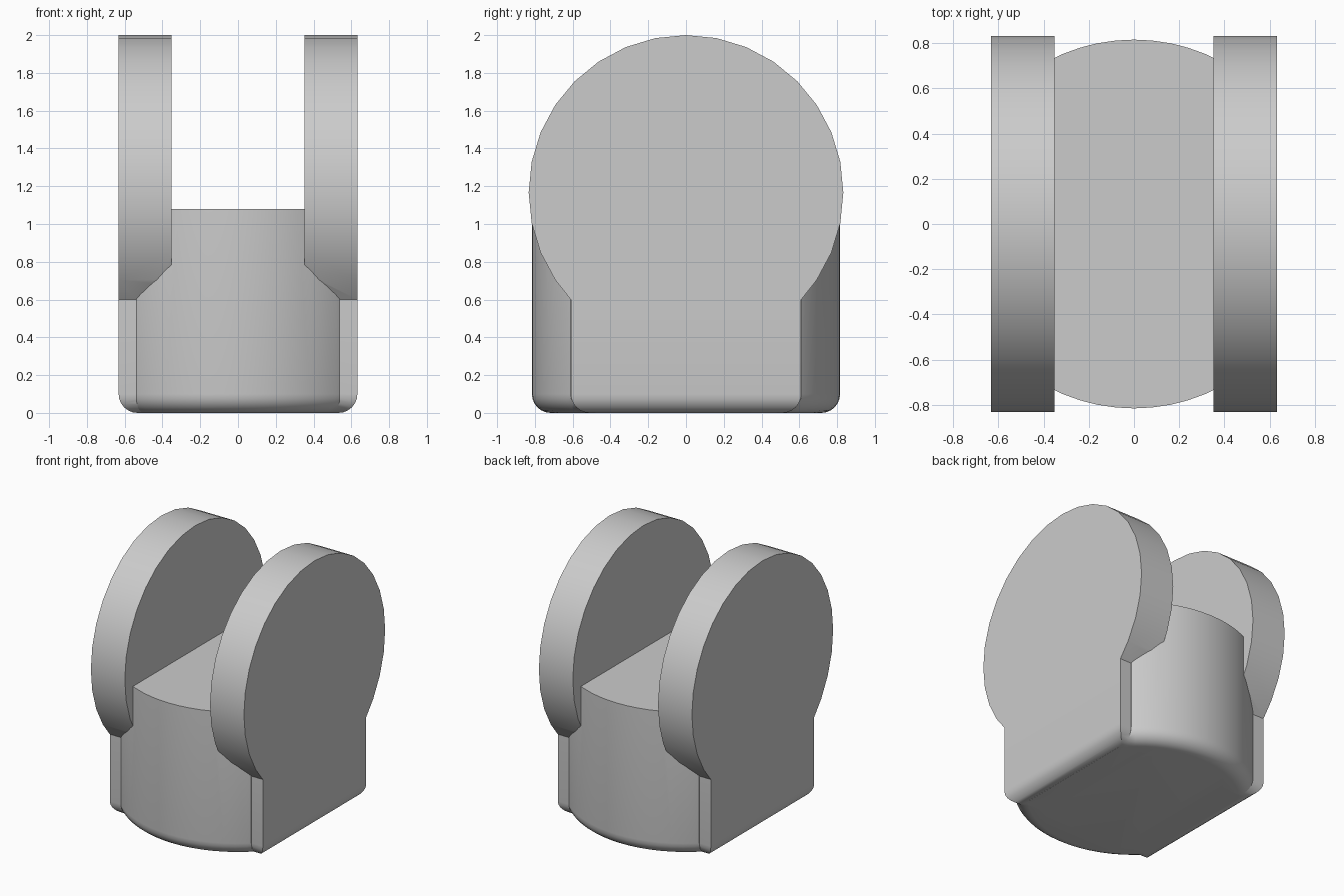
import bpy, bmesh, math
from mathutils import Vector

cube = bpy.data.objects.get("Cube")
if cube:
    bpy.data.objects.remove(cube, do_unlink=True)

INNER, OUTER = 0.352, 0.632      # cheek plate faces in x
DISC_R, DISC_Z = 0.833, 1.167    # round top of each cheek
FOOT_Y = 0.61                    # half width of the cheek foot
BODY_R, BODY_TOP = 0.816, 1.08
ROUND = 0.1                      # radius of the bottom rounding

grey = bpy.data.materials.new("light_grey")
grey.use_nodes = True
colour = (0.6, 0.6, 0.6, 1)
grey.diffuse_color = colour
grey.node_tree.nodes["Principled BSDF"].inputs["Base Color"].default_value = colour


def finish(bm, name):
    bmesh.ops.recalc_face_normals(bm, faces=bm.faces)
    mesh = bpy.data.meshes.new(name)
    bm.to_mesh(mesh)
    bm.free()
    mesh.materials.append(grey)
    obj = bpy.data.objects.new(name, mesh)
    bpy.context.collection.objects.link(obj)
    return obj


def round_edges(bm, edges):
    bmesh.ops.bevel(bm, geom=edges, offset=ROUND, segments=6,
                    profile=0.5, affect='EDGES')


# Round body with a rounded bottom rim, trimmed flat where it enters the cheeks
def make_body():
    bm = bmesh.new()
    bmesh.ops.create_cone(bm, cap_ends=True, segments=64, radius1=BODY_R,
                          radius2=BODY_R, depth=BODY_TOP)
    bmesh.ops.translate(bm, verts=bm.verts, vec=(0, 0, BODY_TOP / 2))
    round_edges(bm, [e for e in bm.edges if all(v.co.z < 0.01 for v in e.verts)])
    for side in (-1, 1):
        cut = bmesh.ops.bisect_plane(
            bm, geom=bm.verts[:] + bm.edges[:] + bm.faces[:],
            plane_co=(side * 0.538, 0, 0), plane_no=(side, 0, 0), clear_outer=True)
        rim = [g for g in cut["geom_cut"] if isinstance(g, bmesh.types.BMEdge)]
        bmesh.ops.contextual_create(bm, geom=rim)
    return finish(bm, "body")


# Cheek: disc outline running down into a straight foot, extruded sideways
def make_cheek(name, side):
    bm = bmesh.new()
    foot_z = DISC_Z - math.sqrt(DISC_R ** 2 - FOOT_Y ** 2)
    outline = [(-FOOT_Y, 0), (FOOT_Y, 0), (FOOT_Y, foot_z)]
    for i in range(32):
        a = math.radians(-90 + 11.25 * i)
        y, z = DISC_R * math.cos(a), DISC_Z + DISC_R * math.sin(a)
        if z > foot_z + 0.01:
            outline.append((y, z))
    outline.append((-FOOT_Y, foot_z))
    face = bm.faces.new([bm.verts.new((side * INNER, y, z)) for y, z in outline])
    new = bmesh.ops.extrude_face_region(bm, geom=[face])["geom"]
    bmesh.ops.translate(bm, vec=Vector((side * (OUTER - INNER), 0, 0)),
                        verts=[g for g in new if isinstance(g, bmesh.types.BMVert)])
    inner = lambda v: abs(v.co.x) < INNER + 0.01
    round_edges(bm, [e for e in bm.edges if all(v.co.z < 0.01 for v in e.verts)
                     and not all(inner(v) for v in e.verts)])
    return finish(bm, name)


# Fuse the cheeks with the body into one solid fork
fork = make_body()
cheeks = [make_cheek("left_cheek", 1), make_cheek("right_cheek", -1)]
bpy.ops.object.select_all(action='DESELECT')
bpy.context.view_layer.objects.active = fork
fork.select_set(True)
for cheek in cheeks:
    mod = fork.modifiers.new("join_" + cheek.name, 'BOOLEAN')
    mod.operation, mod.solver, mod.object = 'UNION', 'EXACT', cheek
    bpy.ops.object.modifier_apply(modifier=mod.name)
    bpy.data.objects.remove(cheek, do_unlink=True)
fork.name = "fork_body_with_cheeks"
bpy.ops.object.shade_smooth_by_angle(angle=math.radians(30))
